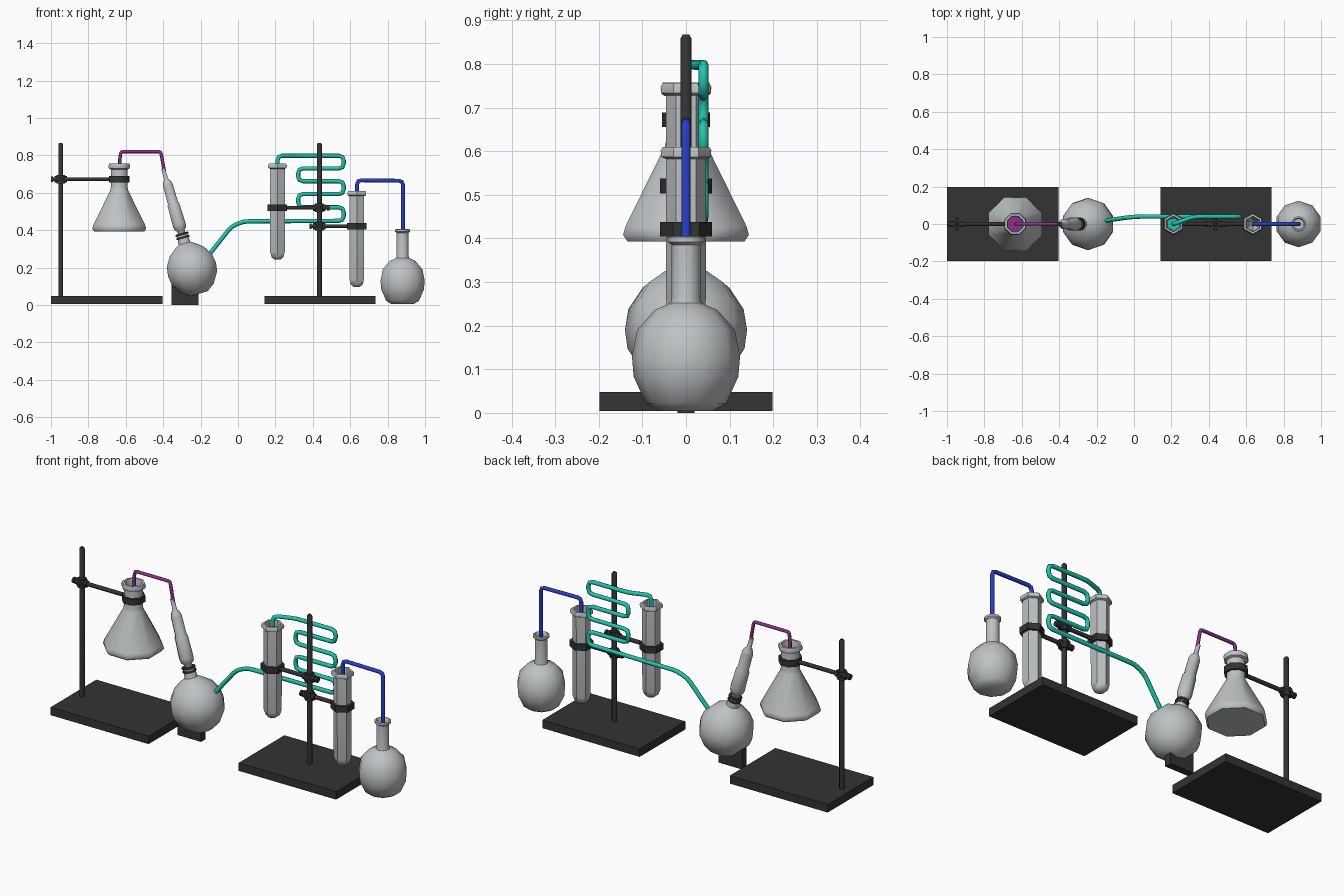
import bpy, bmesh, math
from mathutils import Vector, Matrix

if "Cube" in bpy.data.objects:
    bpy.data.objects.remove(bpy.data.objects["Cube"])


def material(name, rgb):
    m = bpy.data.materials.new(name)
    m.diffuse_color = (*rgb, 1)
    m.use_nodes = True
    m.node_tree.nodes["Principled BSDF"].inputs["Base Color"].default_value = m.diffuse_color
    return m


GLASS = material("grey glass", (0.52, 0.54, 0.55))
BLACK = material("black metal", (0.033, 0.033, 0.033))
TEAL = material("teal tubing", (0.015, 0.56, 0.42))
BLUE = material("blue tubing", (0.022, 0.05, 0.55))
PURPLE = material("purple tubing", (0.25, 0.03, 0.26))
Z = Vector((0, 0, 1))


def finish(name, bm, mat, angle=50):
    bmesh.ops.recalc_face_normals(bm, faces=bm.faces)
    me = bpy.data.meshes.new(name)
    bm.to_mesh(me)
    bm.free()
    me.materials.append(mat)
    ob = bpy.data.objects.new(name, me)
    bpy.context.collection.objects.link(ob)
    bpy.ops.object.select_all(action='DESELECT')
    ob.select_set(True)
    bpy.context.view_layer.objects.active = ob
    bpy.ops.object.shade_smooth_by_angle(angle=math.radians(angle))
    return ob


def lathe(name, profile, mat, origin, axis=Z, sides=8, phase=0.0, closed=False):
    """Revolve (radius, height) points about an axis; ends capped unless closed."""
    bm = bmesh.new()
    rot = Z.rotation_difference(Vector(axis)).to_matrix()
    rings = []
    for r, h in profile:
        rings.append([bm.verts.new(Vector(origin) + rot @ Vector((
            r * math.cos(phase + 2 * math.pi * i / sides),
            r * math.sin(phase + 2 * math.pi * i / sides), h))) for i in range(sides)])
    pairs = list(zip(rings, rings[1:]))
    if closed:
        pairs.append((rings[-1], rings[0]))
    else:
        bm.faces.new(rings[0])
        bm.faces.new(rings[-1])
    for a, b in pairs:
        for i in range(sides):
            j = (i + 1) % sides
            bm.faces.new((a[i], a[j], b[j], b[i]))
    return finish(name, bm, mat)


def rod(name, a, b, r, mat=BLACK, sides=8):
    a, b = Vector(a), Vector(b)
    return lathe(name, [(r, 0), (r, (b - a).length)], mat, a, b - a, sides, math.pi / sides)


def box(name, lo, hi):
    bm = bmesh.new()
    lo, hi = Vector(lo), Vector(hi)
    bmesh.ops.create_cube(bm, size=1, matrix=Matrix.Translation((lo + hi) / 2)
                          @ Matrix.Diagonal((*(hi - lo), 1)))
    return finish(name, bm, BLACK, 30)


def pipe(name, points, r, mat, corner=0.03):
    """Round tube along a path whose corners are rounded."""
    p = [Vector(q) for q in points]
    path = [p[0]]
    for a, b, c in zip(p, p[1:], p[2:]):
        s = b + (a - b).normalized() * min(corner, (a - b).length * 0.45)
        e = b + (c - b).normalized() * min(corner, (c - b).length * 0.45)
        path += [s, (s + 2 * b + e) / 4, e]
    path.append(p[-1])
    cu = bpy.data.curves.new(name, 'CURVE')
    cu.dimensions = '3D'
    cu.bevel_depth, cu.bevel_resolution, cu.use_fill_caps = r, 2, True
    sp = cu.splines.new('POLY')
    sp.points.add(len(path) - 1)
    for pt, co in zip(sp.points, path):
        pt.co = (*co, 1)
    tmp = bpy.data.objects.new(name + "_path", cu)
    bpy.context.collection.objects.link(tmp)
    me = tmp.evaluated_get(bpy.context.evaluated_depsgraph_get()).to_mesh()
    bm = bmesh.new()
    bm.from_mesh(me)
    bpy.data.objects.remove(tmp)
    return finish(name, bm, mat)


def stand(name, x0, x1, rod_x):
    box(name + "_base", (x0, -0.198, 0.004), (x1, 0.198, 0.048))
    lathe(name + "_rod", [(0.014, 0.03), (0.014, 0.858), (0.008, 0.867)], BLACK,
          (rod_x, 0, 0), phase=math.pi / 8)


def clamp(name, rod_x, ring_x, z, r_in, r_out, sides, phase):
    """Ring, arm, rod collar and screws."""
    d = 1 if ring_x > rod_x else -1
    h = 0.017
    lathe(name + "_ring", [(r_out, -h), (r_out, h), (r_in, h), (r_in, -h)], BLACK,
          (ring_x, 0, z), sides=sides, phase=phase, closed=True)
    rod(name + "_arm", (rod_x - d * 0.05, 0, z), (ring_x - d * r_in, 0, z), 0.011)
    rod(name + "_collar", (rod_x, 0, z - 0.022), (rod_x, 0, z + 0.022), 0.025)
    rod(name + "_sleeve", (rod_x - 0.034, 0, z), (rod_x + 0.034, 0, z), 0.018)
    rod(name + "_end_knob", (rod_x - d * 0.042, 0, z), (rod_x - d * 0.053, 0, z), 0.016)
    rod(name + "_side_screw", (rod_x, -0.036, z), (rod_x, 0.036, z), 0.01)


# Stands and clamps
HEX, DEC, OCT = math.pi / 2, math.pi / 2, math.pi / 8
stand("left_stand", -1.0, -0.405, -0.948)
stand("right_stand", 0.143, 0.735, 0.435)
clamp("flask_clamp", -0.948, -0.635, 0.672, 0.044, 0.06, 8, OCT)
clamp("upper_tube_clamp", 0.435, 0.211, 0.52, 0.042, 0.06, 6, HEX)
clamp("lower_tube_clamp", 0.435, 0.635, 0.421, 0.042, 0.06, 6, HEX)
box("flask_support", (-0.355, -0.02, 0), (-0.211, 0.02, 0.11))

# Conical flask, hollow, with liquid
lathe("conical_flask", [(0.145, 0.393), (0.156, 0.408), (0.15, 0.428), (0.053, 0.61), (0.048, 0.63),
      (0.048, 0.725), (0.06, 0.73), (0.063, 0.743), (0.058, 0.757), (0.046, 0.757),
      (0.042, 0.735), (0.042, 0.62), (0.143, 0.425), (0.138, 0.402)],
      GLASS, (-0.635, 0, 0), phase=OCT)
lathe("purple_liquid", [(0.137, 0.404), (0.139, 0.425), (0.098, 0.5)], PURPLE,
      (-0.635, 0, 0), phase=OCT)

# Test tubes
for name, x, z in (("upper_test_tube", 0.211, 0.243), ("lower_test_tube", 0.635, 0.097)):
    lathe(name, [(0.018, z), (0.036, z + 0.012), (0.045, z + 0.04), (0.046, z + 0.485),
          (0.057, z + 0.49), (0.058, z + 0.505), (0.053, z + 0.513), (0.042, z + 0.513),
          (0.039, z + 0.49), (0.039, z + 0.042), (0.016, z + 0.008)],
          GLASS, (x, 0, 0), sides=6, phase=HEX)
lathe("teal_liquid", [(0.016, 0.255), (0.037, 0.288), (0.037, 0.45)], TEAL,
      (0.211, 0, 0), sides=6, phase=HEX)

# Receiving round flask
lathe("receiving_flask", [(0.06, 0.004), (0.092, 0.022), (0.12, 0.083), (0.124, 0.13), (0.112, 0.19),
      (0.073, 0.235), (0.036, 0.252), (0.033, 0.265), (0.033, 0.385), (0.042, 0.392),
      (0.042, 0.403), (0.034, 0.406), (0.027, 0.395), (0.027, 0.25), (0.1, 0.19),
      (0.112, 0.13), (0.085, 0.028)], GLASS, (0.88, 0, 0), sides=10, phase=DEC)

# Tilted boiling flask with dropping column
C, AX = (-0.246, 0, 0.19), (-0.275, 0, 0.961)
lathe("boiling_flask", [(0.05, -0.135), (0.095, -0.105), (0.134, -0.045), (0.14, 0.0), (0.132, 0.05),
      (0.1, 0.1), (0.06, 0.13), (0.034, 0.145), (0.03, 0.19)], GLASS, C, AX, 10, DEC)
for i, t in enumerate((0.172, 0.19)):
    lathe(f"flask_collar_{i}", [(0.034, t), (0.036, t + 0.006), (0.034, t + 0.012)], BLACK, C, AX, 10)
lathe("dropping_column", [(0.02, 0.19), (0.022, 0.215), (0.035, 0.228), (0.038, 0.25), (0.035, 0.36),
      (0.03, 0.37), (0.029, 0.47), (0.024, 0.485), (0.012, 0.505), (0.011, 0.56)],
      GLASS, C, AX, 8, OCT)

# Connecting tubing
pipe("purple_tube", [(-0.632, 0, 0.46), (-0.632, 0, 0.78), (-0.626, 0, 0.82), (-0.413, 0, 0.82),
                     (-0.391, 0, 0.70)], 0.009, PURPLE, 0.012)
pipe("blue_tube", [(0.637, 0, 0.2), (0.637, 0, 0.667), (0.882, 0, 0.664), (0.882, 0, 0.08)],
     0.0105, BLUE, 0.022)
Y = 0.04
coil = [(-0.17, 0.015, 0.25), (-0.035, 0.035, 0.42), (0.03, Y, 0.447)]
left = False
for z in (0.45, 0.522, 0.593, 0.662, 0.73, 0.798):   # serpentine rows
    xs = (0.322, 0.565) if not left else (0.565, 0.322)
    coil += [(x, Y, z) for x in xs][1 if z == 0.45 else 0:]
    left = not left
coil += [(0.211, 0, 0.798), (0.211, 0, 0.4)]
pipe("teal_condenser_tube", coil, 0.0115, TEAL, 0.026)
